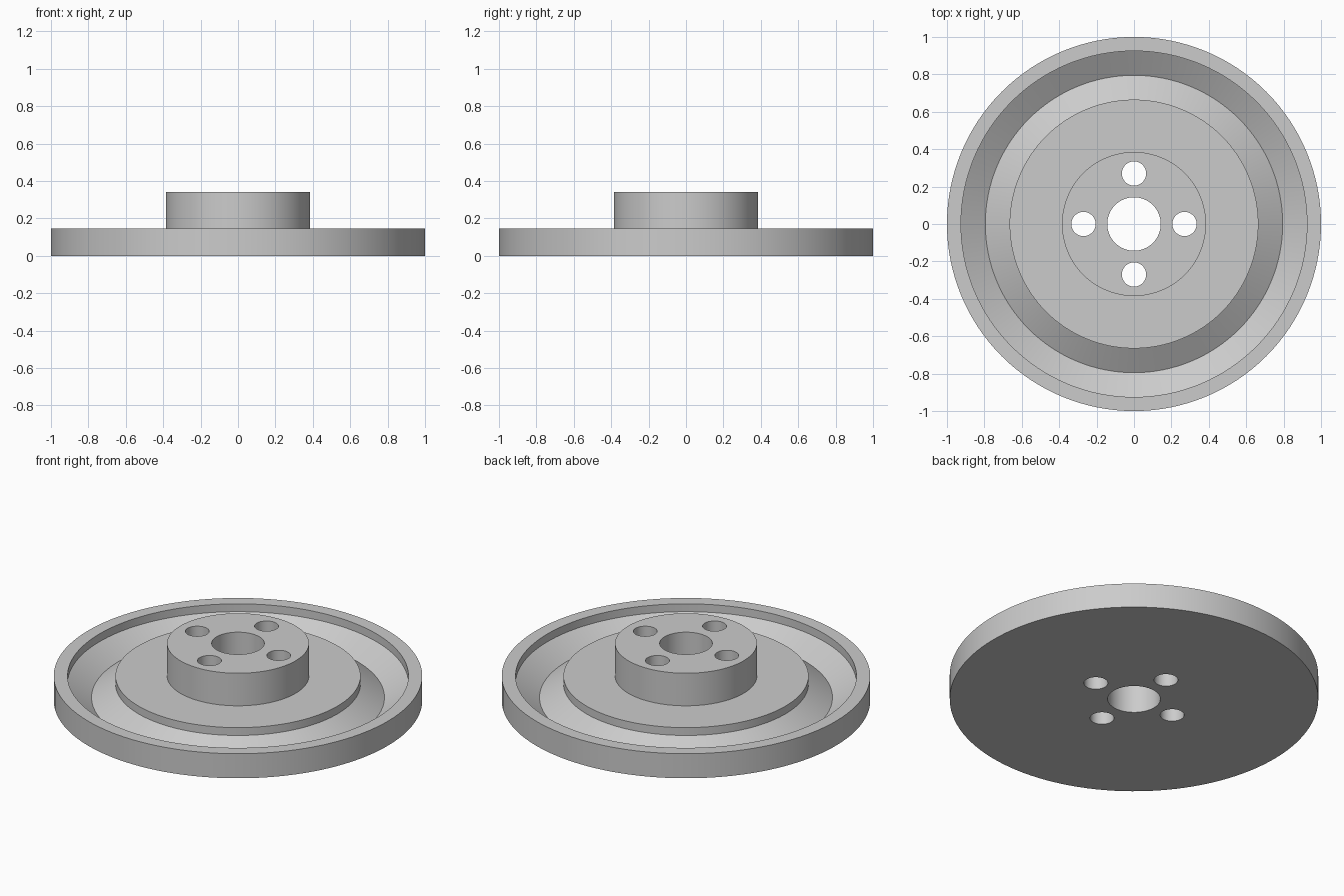
import bpy, bmesh
from math import cos, sin, pi, radians

cube = bpy.data.objects.get("Cube")
if cube:
    bpy.data.objects.remove(cube, do_unlink=True)

SEGMENTS = 128

grey = bpy.data.materials.new("plain_grey")
grey.use_nodes = True
colour = (0.6, 0.6, 0.6, 1)
grey.diffuse_color = colour
grey.node_tree.nodes["Principled BSDF"].inputs["Base Color"].default_value = colour


def lathe(name, profile):
    """Turn a (radius, height) profile about z and cap both ends."""
    bm = bmesh.new()
    rings = []
    for r, z in profile:
        angles = [2 * pi * i / SEGMENTS for i in range(SEGMENTS)]
        rings.append([bm.verts.new((r * cos(a), r * sin(a), z)) for a in angles])
    for low, high in zip(rings, rings[1:]):
        for i in range(SEGMENTS):
            j = (i + 1) % SEGMENTS
            bm.faces.new((low[i], low[j], high[j], high[i]))
    bm.faces.new(rings[0][::-1])
    bm.faces.new(rings[-1])
    bmesh.ops.recalc_face_normals(bm, faces=bm.faces)
    mesh = bpy.data.meshes.new(name)
    bm.to_mesh(mesh)
    bm.free()
    obj = bpy.data.objects.new(name, mesh)
    bpy.context.collection.objects.link(obj)
    obj.data.materials.append(grey)
    return obj


def drill(obj, x, y, radius):
    """Cut a vertical through hole."""
    bpy.ops.mesh.primitive_cylinder_add(vertices=64, radius=radius, depth=2, location=(x, y, 0))
    cutter = bpy.context.object
    cutter.hide_render = True
    cutter.data.materials.append(grey)
    mod = obj.modifiers.new("hole", 'BOOLEAN')
    mod.operation = 'DIFFERENCE'
    mod.solver = 'EXACT'
    mod.object = cutter
    bpy.context.view_layer.objects.active = obj
    bpy.ops.object.modifier_apply(modifier=mod.name)
    bpy.data.objects.remove(cutter, do_unlink=True)


# Disc with raised rim, V-shaped groove, plateau and hub
wheel = lathe("flanged_wheel", [
    (1, 0), (1, 0.147),              # outer wall
    (0.925, 0.147), (0.925, 0.1),    # rim
    (0.795, 0.018), (0.665, 0.1),    # groove
    (0.665, 0.147), (0.385, 0.147),  # plateau
    (0.385, 0.342),                  # hub
])

# Centre bore and four bolt holes
drill(wheel, 0, 0, 0.143)
for k in range(4):
    drill(wheel, 0.27 * cos(k * pi / 2), 0.27 * sin(k * pi / 2), 0.065)

bpy.ops.object.select_all(action='DESELECT')
wheel.select_set(True)
bpy.context.view_layer.objects.active = wheel
bpy.ops.object.shade_smooth_by_angle(angle=radians(25))
